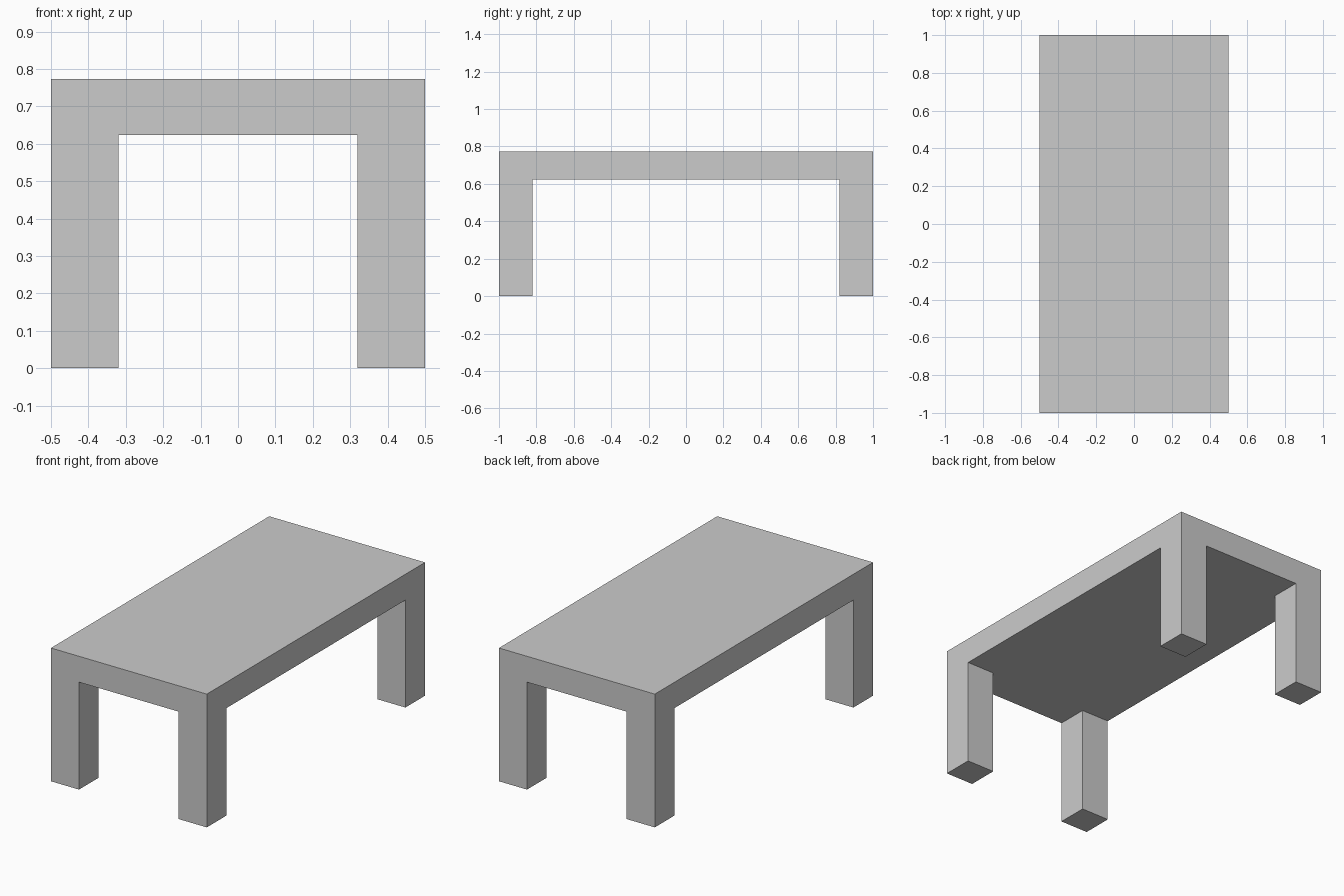
import bpy

if "Cube" in bpy.data.objects:
    bpy.data.objects.remove(bpy.data.objects["Cube"])

WIDTH, LENGTH, HEIGHT = 1.0, 2.0, 0.773
TOP_THICKNESS, LEG = 0.15, 0.18


def box(name, size, location):
    bpy.ops.mesh.primitive_cube_add(size=1, location=location)
    obj = bpy.context.object
    obj.name = name
    obj.scale = size
    bpy.ops.object.transform_apply(location=False, rotation=False, scale=True)
    return obj


# Thick rectangular table top
box("table_top", (WIDTH, LENGTH, TOP_THICKNESS), (0, 0, HEIGHT - TOP_THICKNESS / 2))

# Square legs flush with the four corners
leg_height = HEIGHT - TOP_THICKNESS
for y_name, sy in (("front", -1), ("back", 1)):
    for x_name, sx in (("left", -1), ("right", 1)):
        box(f"{y_name}_{x_name}_leg", (LEG, LEG, leg_height),
            (sx * (WIDTH - LEG) / 2, sy * (LENGTH - LEG) / 2, leg_height / 2))
